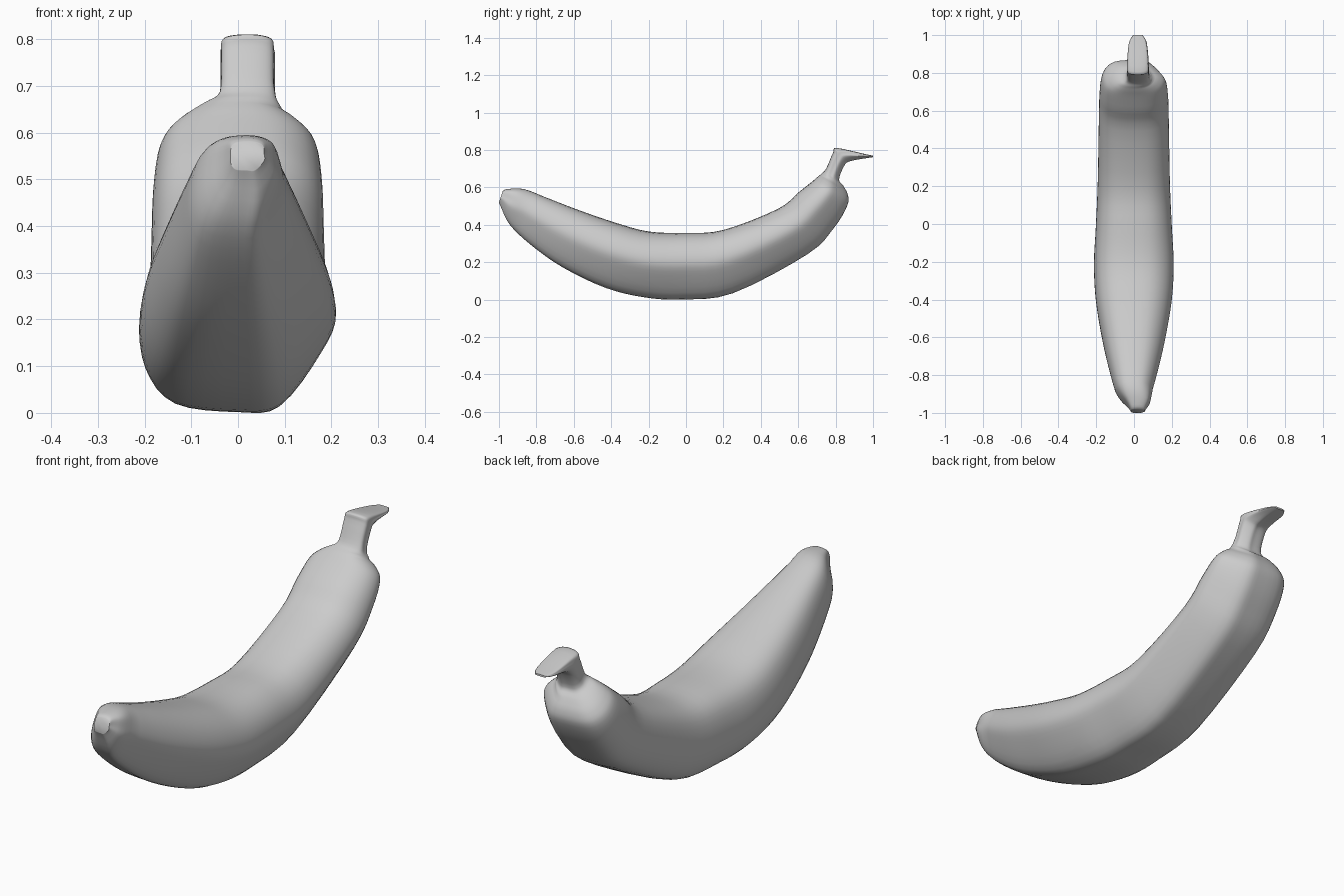
import bpy, bmesh
from mathutils import Vector

cube = bpy.data.objects.get("Cube")
if cube:
    bpy.data.objects.remove(cube, do_unlink=True)

grey = bpy.data.materials.new("soft_grey")
grey.use_nodes = True
colour = (0.6, 0.6, 0.6, 1)
grey.diffuse_color = colour
grey.node_tree.nodes["Principled BSDF"].inputs["Base Color"].default_value = colour


def spline(before, start, end, after, t):
    """Catmull-Rom point between start and end."""
    tangent_in, tangent_out = (end - before) / 2, (after - start) / 2
    rise = end - start
    bend = 3 * rise - 2 * tangent_in - tangent_out
    twist = tangent_in + tangent_out - 2 * rise
    return start + t * (tangent_in + t * (bend + t * twist))


def smooth_path(points, steps, closed):
    """Points along a smooth curve through the given vectors."""
    count, path = len(points), []
    for i in range(count if closed else count - 1):
        ids = [i - 1, i, i + 1, i + 2]
        ids = [j % count if closed else min(max(j, 0), count - 1) for j in ids]
        path += [spline(*[points[j] for j in ids], step / steps) for step in range(steps)]
    return path if closed else path + [points[-1]]


def squared(point):
    """Push a section point out onto a rounded square."""
    return point / (abs(point.x) ** 4 + abs(point.y) ** 4) ** 0.25


# Fruit cross-section, in units of half width and half depth
fruit_section = [Vector(p) for p in (
    (-1, .1), (-.95, -.5), (-.66, -.9), (0, -1), (.44, -.93), (.86, -.3),
    (1, .15), (.82, .65), (.38, .95), (-.38, .95), (-.82, .68))]

# Stations from tip to stem: inner edge y z, outer edge y z, half width
stations = [Vector(s) for s in (
    (-.98, .58, -1, .52, .036),
    (-.955, .59, -.99, .5, .045),
    (-.86, .59, -.94, .4, .09),
    (-.74, .545, -.83, .295, .125),
    (-.57, .48, -.66, .175, .165),
    (-.38, .415, -.43, .065, .2),
    (-.2, .367, -.22, .014, .21),
    (0, .36, -.02, .003, .2),
    (.2, .375, .25, .036, .19),
    (.49, .487, .65, .245, .184),
    (.6, .575, .79, .385, .18),
    (.67, .63, .86, .5, .167),
    (.7, .655, .865, .56, .135),
    (.725, .675, .84, .61, .09),
    (.75, .7, .817, .645, .06),
    (.787, .785, .85, .725, .057),
    (.807, .81, .89, .745, .056),
    (.95, .78, .965, .757, .046),
    (1, .77, 1, .762, .025))]

# Loft the tip, fruit and curled stem as one skin
bm = bmesh.new()
rings = []
for top_y, top_z, bottom_y, bottom_z, half in smooth_path(stations, 4, False):
    # Narrow ends turn square and lean slightly to the left
    stem_like = min(max((.1 - half) / .04, 0), 1)
    shift = .02 * stem_like
    top, bottom = Vector((shift, top_y, top_z)), Vector((shift, bottom_y, bottom_z))
    middle, up = (top + bottom) / 2, (top - bottom) / 2
    section = [p.lerp(squared(p), stem_like) for p in fruit_section]
    rings.append([bm.verts.new(middle + up * p.y + Vector((half * p.x, 0, 0)))
                  for p in smooth_path(section, 4, True)])
for ring, following in zip(rings, rings[1:]):
    for i in range(len(ring)):
        bm.faces.new((ring[i - 1], ring[i], following[i], following[i - 1]))
bm.faces.new(rings[0])
bm.faces.new(rings[-1])
bmesh.ops.recalc_face_normals(bm, faces=bm.faces)

mesh = bpy.data.meshes.new("banana")
bm.to_mesh(mesh)
bm.free()
mesh.materials.append(grey)
banana = bpy.data.objects.new("banana", mesh)
bpy.context.collection.objects.link(banana)
bpy.context.view_layer.objects.active = banana
banana.select_set(True)
bpy.ops.object.shade_smooth_by_angle(angle=1)
